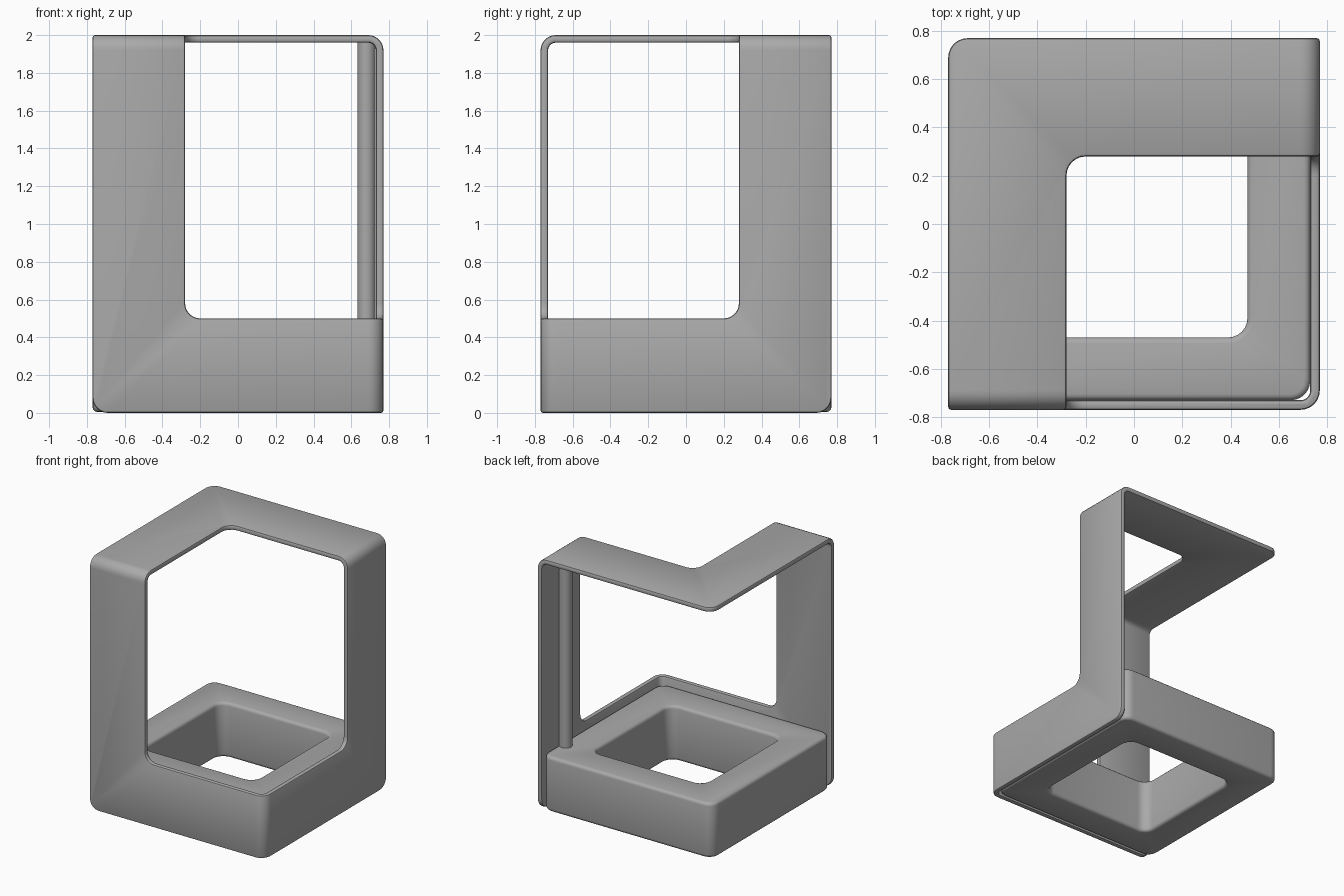
import bpy
import bmesh
import math
from mathutils import Vector

# Overall half width, height, sheet thickness, fold radius
W, H, T, R = 0.77, 2.0, 0.04, 0.08

cube = bpy.data.objects.get("Cube")
if cube:
    bpy.data.objects.remove(cube, do_unlink=True)

grey = bpy.data.materials.new("mid_grey")
grey.use_nodes = True
colour = (0.4, 0.4, 0.4, 1.0)
grey.diffuse_color = colour
grey.node_tree.nodes["Principled BSDF"].inputs["Base Color"].default_value = colour


def finish(name, bm):
    mesh = bpy.data.meshes.new(name)
    bmesh.ops.recalc_face_normals(bm, faces=bm.faces[:])
    bm.to_mesh(mesh)
    bm.free()
    obj = bpy.data.objects.new(name, mesh)
    bpy.context.collection.objects.link(obj)
    mesh.materials.append(grey)
    return obj


def rounded_box(name, low, high, radius, rounded):
    """Box between two corners; edges passing the test are rounded."""
    low, high = Vector(low), Vector(high)
    bm = bmesh.new()
    bmesh.ops.create_cube(bm, size=1)
    for v in bm.verts:
        v.co = [(low[i], high[i])[v.co[i] > 0] for i in range(3)]
    edges = [e for e in bm.edges if rounded(e)]
    bmesh.ops.bevel(bm, geom=edges, offset=radius, offset_type='OFFSET',
                    segments=6, profile=0.5, affect='EDGES')
    return finish(name, bm)


def touches(*corners):
    return lambda e: any((v.co - Vector(c)).length < 0.001
                         for v in e.verts for c in corners)


def upright(e):
    return abs(e.verts[0].co.z - e.verts[1].co.z) > 0.01


def select(obj):
    bpy.ops.object.select_all(action='DESELECT')
    obj.select_set(True)
    bpy.context.view_layer.objects.active = obj


def cut(obj, cutter):
    select(obj)
    mod = obj.modifiers.new("cut", 'BOOLEAN')
    mod.operation = 'DIFFERENCE'
    mod.solver = 'EXACT'
    mod.object = cutter
    bpy.ops.object.modifier_apply(modifier=mod.name)
    bpy.data.objects.remove(cutter, do_unlink=True)


def soften(obj, width, segments):
    select(obj)
    mod = obj.modifiers.new("soft_edges", 'BEVEL')
    mod.width = width
    mod.segments = segments
    mod.limit_method = 'ANGLE'
    mod.angle_limit = math.radians(50)
    bpy.ops.object.modifier_apply(modifier=mod.name)
    bpy.ops.object.shade_smooth_by_angle(angle=math.radians(35))


# Folded sheet frame: three L-shaped panels joined by rounded folds
frame = rounded_box("folded_frame", (-W, -W, 0), (W, W, H), R,
                    touches((W, -W, H), (-W, W, 0)))
inner = W - T
cut(frame, rounded_box("cavity_cutter", (-2, -inner, -1), (inner, 2, H - T),
                       R - T, touches((inner, -inner, H - T))))
cut(frame, rounded_box("window_cutter", (-0.28, -2, 0.5), (2, 0.28, 3),
                       R, touches((-0.28, 0.28, 0.5))))
soften(frame, 0.012, 2)

# Base ring nested in the bottom of the frame
base = rounded_box("base_ring", (-W, -inner, 0.005), (inner, W, 0.44), R, upright)
cut(base, rounded_box("hole_cutter", (-0.51, -0.47, -1), (0.47, 0.51, 1), R, upright))
soften(base, 0.025, 3)

# Round post between the base ring and the top panel
bm = bmesh.new()
bmesh.ops.create_cone(bm, cap_ends=True, segments=32, radius1=0.048,
                      radius2=0.048, depth=H - T - 0.42)
post = finish("support_post", bm)
post.location = (0.68, 0.54, (H - T + 0.42) / 2)
select(post)
bpy.ops.object.shade_smooth_by_angle(angle=math.radians(35))
